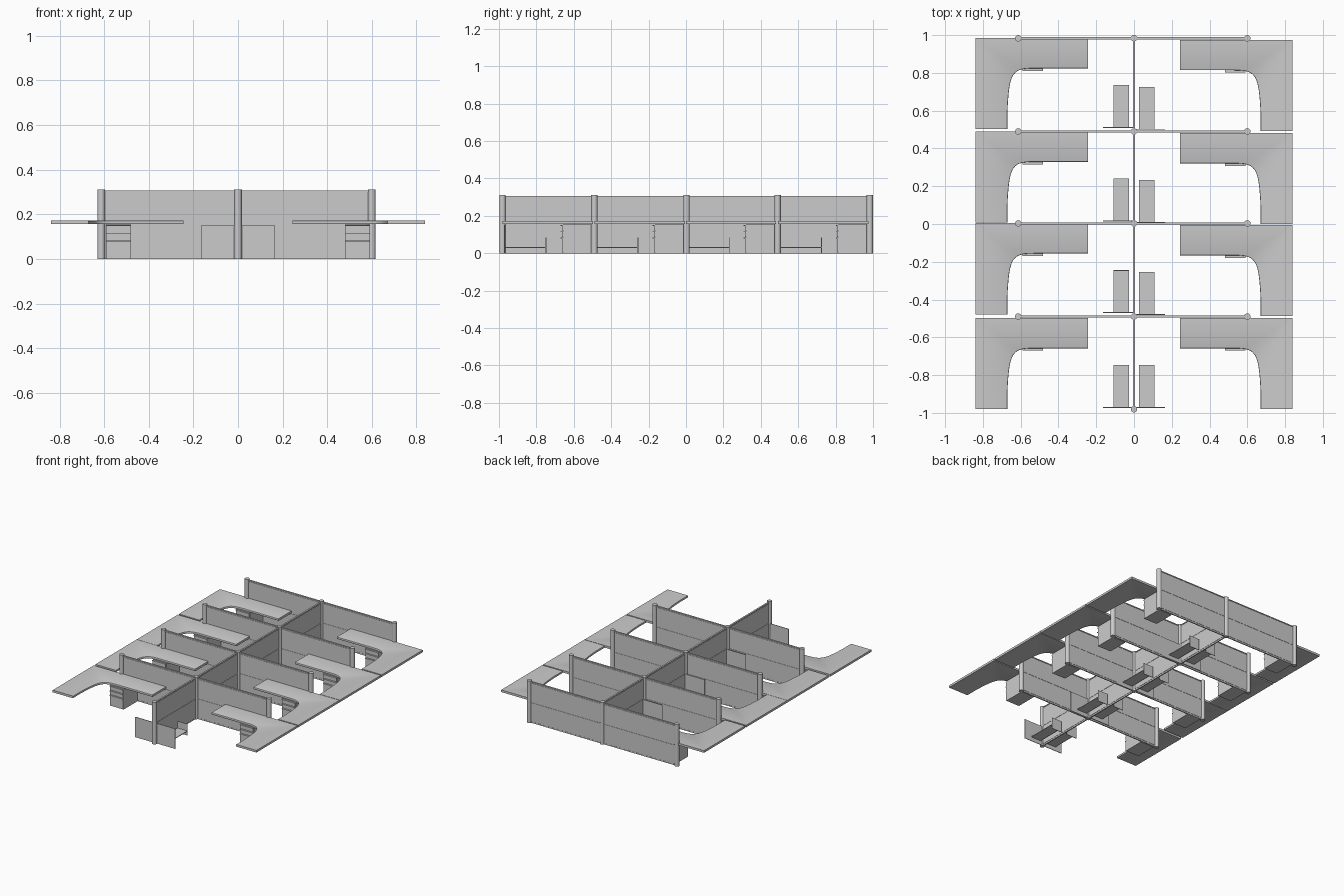
import bpy, bmesh
from mathutils import Vector

if "Cube" in bpy.data.objects:
    bpy.data.objects.remove(bpy.data.objects["Cube"])


def finish(name, bm):
    bmesh.ops.recalc_face_normals(bm, faces=bm.faces)
    me = bpy.data.meshes.new(name)
    bm.to_mesh(me)
    bm.free()
    ob = bpy.data.objects.new(name, me)
    bpy.context.collection.objects.link(ob)
    return ob


def boxes(name, specs):
    """One object made of boxes given as (x0, x1, y0, y1, z0, z1)."""
    bm = bmesh.new()
    for x0, x1, y0, y1, z0, z1 in specs:
        vs = bmesh.ops.create_cube(bm, size=1)["verts"]
        for v in vs:
            v.co = Vector(((x0 + x1) / 2 + v.co.x * (x1 - x0),
                           (y0 + y1) / 2 + v.co.y * (y1 - y0),
                           (z0 + z1) / 2 + v.co.z * (z1 - z0)))
    return finish(name, bm)


def post(name, x, y):
    bpy.ops.mesh.primitive_cylinder_add(vertices=20, radius=0.017, depth=0.312,
                                        location=(x, y, 0.156))
    bpy.context.object.name = name
    bpy.ops.object.shade_smooth_by_angle()


def partition(name, a, b, fixed, along_x):
    """Screen: thin core, lower and upper tiles, top cap and floor rail."""
    layers = [(0.003, 0.0, 0.30), (0.005, 0.012, 0.150), (0.005, 0.156, 0.296),
              (0.006, 0.299, 0.306), (0.004, 0.0, 0.009)]
    specs = []
    for h, z0, z1 in layers:
        s = (a, b, fixed - h, fixed + h) if along_x else (fixed - h, fixed + h, a, b)
        specs.append(s + (z0, z1))
    boxes(name, specs)


def desk(name, side, base):
    """L-shaped worktop with a curved, softened inner edge."""
    inner = [(0.67, 0.0), (0.67, 0.10)]
    p = [Vector(c) for c in ((0.67, 0.10), (0.66, 0.30), (0.645, 0.322), (0.53, 0.322))]
    for i in range(1, 13):
        t = i / 12
        c = (p[0] * (1 - t) ** 3 + p[1] * 3 * t * (1 - t) ** 2
             + p[2] * 3 * t * t * (1 - t) + p[3] * t ** 3)
        inner.append((c.x, c.y))
    inner.append((0.244, 0.322))
    outline = inner + [(0.244, 0.483), (0.838, 0.483), (0.838, 0.0)]
    bm = bmesh.new()
    low, top = [[bm.verts.new((side * x, base + y, z)) for x, y in outline]
                for z in (0.156, 0.172)]
    bm.faces.new(low)
    bm.faces.new(top)
    n = len(outline)
    for i in range(n):
        j = (i + 1) % n
        bm.faces.new((low[i], low[j], top[j], top[i]))
    edges = [bm.edges.get((r[i], r[i + 1])) for r in (low, top)
             for i in range(len(inner) - 1)]
    bmesh.ops.recalc_face_normals(bm, faces=bm.faces)
    bmesh.ops.bevel(bm, geom=edges, offset=0.004, segments=2, profile=0.5,
                    affect='EDGES')
    ob = finish(name, bm)
    bpy.ops.object.select_all(action='DESELECT')
    ob.select_set(True)
    bpy.context.view_layer.objects.active = ob
    bpy.ops.object.shade_smooth_by_angle()


def sided(side, x0, x1):
    return (x0, x1) if side > 0 else (-x1, -x0)


# Posts and cross partitions
rows = [0.983, 0.490, 0.003, -0.490]
for y in rows:
    for x in (-0.613, 0.0, 0.6):
        post("post", x, y)
    partition("cross_partition_left", -0.613, 0.0, y, True)
    partition("cross_partition_right", 0.0, 0.6, y, True)
post("front_post", 0.0, -0.981)

# Central spine partitions
for y0, y1 in zip(rows[1:] + [-0.981], rows):
    partition("spine_partition", y0, y1, 0.0, False)

# Workstations
bases = {-1: [0.502, 0.007, -0.478, -0.980], 1: [0.492, -0.001, -0.488, -0.980]}
for side, ys in bases.items():
    for b in ys:
        desk("worktop", side, b)
        # Drawer pedestal
        px = sided(side, 0.48, 0.592)
        boxes("drawer_pedestal", [px + (b + 0.322, b + 0.483, 0.0, 0.154)])
        fx = sided(side, 0.483, 0.589)
        boxes("drawer_fronts", [fx + (b + 0.316, b + 0.322, z0, z1) for z0, z1 in
                                ((0.004, 0.083), (0.087, 0.117), (0.121, 0.151))])
        boxes("drawer_pulls", [fx + (b + 0.309, b + 0.316, z, z + 0.004)
                               for z in (0.079, 0.113, 0.147)])
        # Low seat shelf with its upright and the modesty panel behind it
        boxes("modesty_panel", [sided(side, 0.0, 0.165) + (b + 0.007, b + 0.011, 0.0, 0.15)])
        sx = sided(side, 0.026, 0.108)
        boxes("low_shelf", [sx + (b + 0.009, b + 0.232, 0.029, 0.034)])
        boxes("shelf_upright", [sx + (b + 0.230, b + 0.234, 0.0, 0.085)])
